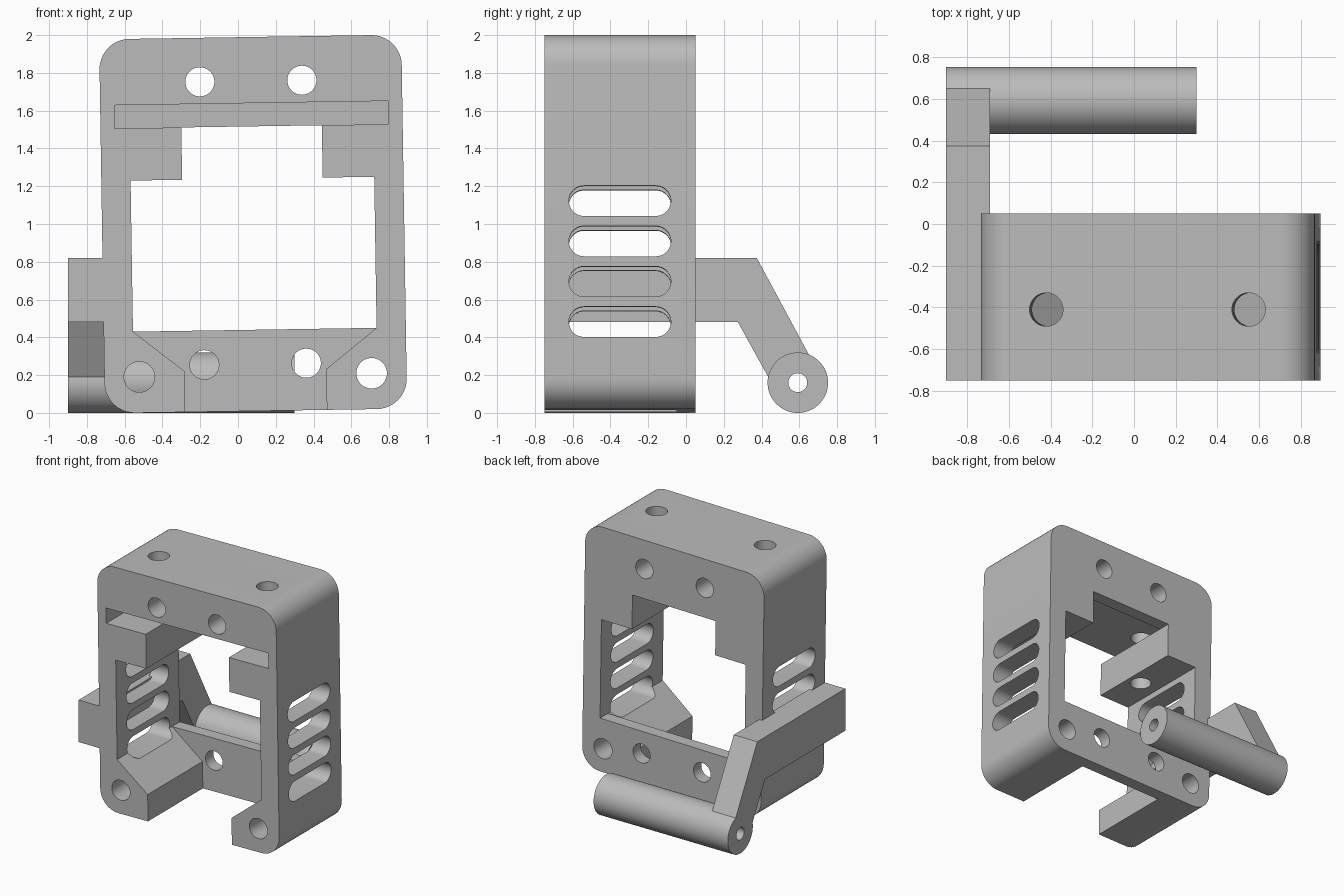
import bpy, bmesh
from math import radians, sin, cos, pi
from mathutils import Matrix

if "Cube" in bpy.data.objects:
    bpy.data.objects.remove(bpy.data.objects["Cube"])

grey = bpy.data.materials.new("light grey")
grey.use_nodes = True
COLOUR = (0.5, 0.5, 0.5, 1)
grey.diffuse_color = COLOUR
grey.node_tree.nodes["Principled BSDF"].inputs["Base Color"].default_value = COLOUR

FRONT, BACK, LIP = -0.75, 0.05, -0.05


def prism(name, outline, start, end, axis="y"):
    """Extrude a 2D outline along an axis: (x, z) along y, (y, z) along x, (x, y) along z."""
    place = {"x": lambda a, b, d: (d, a, b),
             "y": lambda a, b, d: (a, d, b),
             "z": lambda a, b, d: (a, b, d)}[axis]
    bm = bmesh.new()
    face = bm.faces.new([bm.verts.new(place(a, b, start)) for a, b in outline])
    moved = bmesh.ops.extrude_face_region(bm, geom=[face])["geom"]
    bmesh.ops.translate(bm, vec=place(0, 0, end - start),
                        verts=[g for g in moved if isinstance(g, bmesh.types.BMVert)])
    bmesh.ops.recalc_face_normals(bm, faces=bm.faces)
    mesh = bpy.data.meshes.new(name)
    bm.to_mesh(mesh)
    bm.free()
    mesh.materials.append(grey)
    obj = bpy.data.objects.new(name, mesh)
    bpy.context.collection.objects.link(obj)
    return obj


def rounded(cx, cy, half_w, half_h, r, steps=12):
    """Rounded rectangle outline; repeated points are dropped so circles and slots work too."""
    points = []
    for quarter, (sx, sy) in enumerate([(1, 1), (-1, 1), (-1, -1), (1, -1)]):
        for i in range(steps + 1):
            a = (quarter + i / steps) * pi / 2
            p = (round(cx + sx * (half_w - r) + r * cos(a), 5),
                 round(cy + sy * (half_h - r) + r * sin(a), 5))
            if p not in points:
                points.append(p)
    return points


def circle(cx, cy, r):
    return rounded(cx, cy, r, r, r)


def mirrored(half):
    return half + [(-a, b) for a, b in reversed(half)]


def cut(target, cutter):
    cutter.hide_render = True
    mod = target.modifiers.new("cut", "BOOLEAN")
    mod.operation, mod.solver, mod.object = "DIFFERENCE", "EXACT", cutter
    bpy.context.view_layer.objects.active = target
    bpy.ops.object.modifier_apply(modifier=mod.name)
    bpy.data.objects.remove(cutter)


def smooth(obj):
    bpy.ops.object.select_all(action="DESELECT")
    obj.select_set(True)
    bpy.context.view_layer.objects.active = obj
    bpy.ops.object.shade_smooth_by_angle(angle=radians(25))


# Frame: rounded block, modelled upright around its own centre
frame = prism("frame", rounded(0, 0, 0.8, 0.99, 0.16), FRONT, BACK)

# Main window, with tabs left standing at the upper corners
window = [(0.645, -0.56), (0.645, 0.24), (0.372, 0.24), (0.372, 0.517)]
cut(frame, prism("window_cutter", mirrored(window), FRONT - 0.1, BACK + 0.1))

# Front hollow: gap between the feet and the slot above the tabs, stopping at a thin back wall
hollow = ([(0.375, -1.1), (0.375, -0.774)] + window
          + [(0.725, 0.517), (0.725, 0.64)])
cut(frame, prism("hollow_cutter", mirrored(hollow), FRONT - 0.1, LIP))

# Side vents
for i in range(4):
    vent = rounded(-0.35, 0.11 - 0.2135 * i, 0.27, 0.08, 0.08)
    cut(frame, prism("vent_cutter", vent, -1, 1, "x"))

# Bolt holes, mirrored left and right
for side in (-1, 1):
    for u, v, r in [(0.27, 0.757, 0.077), (0.27, -0.741, 0.077), (0.615, -0.8, 0.081)]:
        cut(frame, prism("hole_cutter", circle(side * u, v, r), FRONT - 0.1, BACK + 0.1))
    cut(frame, prism("top_hole_cutter", circle(side * 0.485, -0.41, 0.08), 0.1, 1.2, "z"))

# The frame leans slightly sideways
frame.data.transform(Matrix.Translation((0.08, 0, 1)) @ Matrix.Rotation(radians(-0.9), 4, "Y"))
smooth(frame)

# Bent arm on the right side
arm_side = [(FRONT, 0.82), (0.375, 0.82), (0.655, 0.3), (0.435, 0.19), (0.275, 0.48), (FRONT, 0.48)]
arm = prism("side_arm", arm_side, -0.9, -0.69, "x")

# Hollow bar at the end of the arm
bar = prism("pivot_bar", rounded(0.592, 0.16, 0.16, 0.16, 0.16, 16), -0.9, 0.3, "x")
cut(bar, prism("bore_cutter", circle(0.592, 0.16, 0.05), -1, 0.5, "x"))
smooth(bar)
